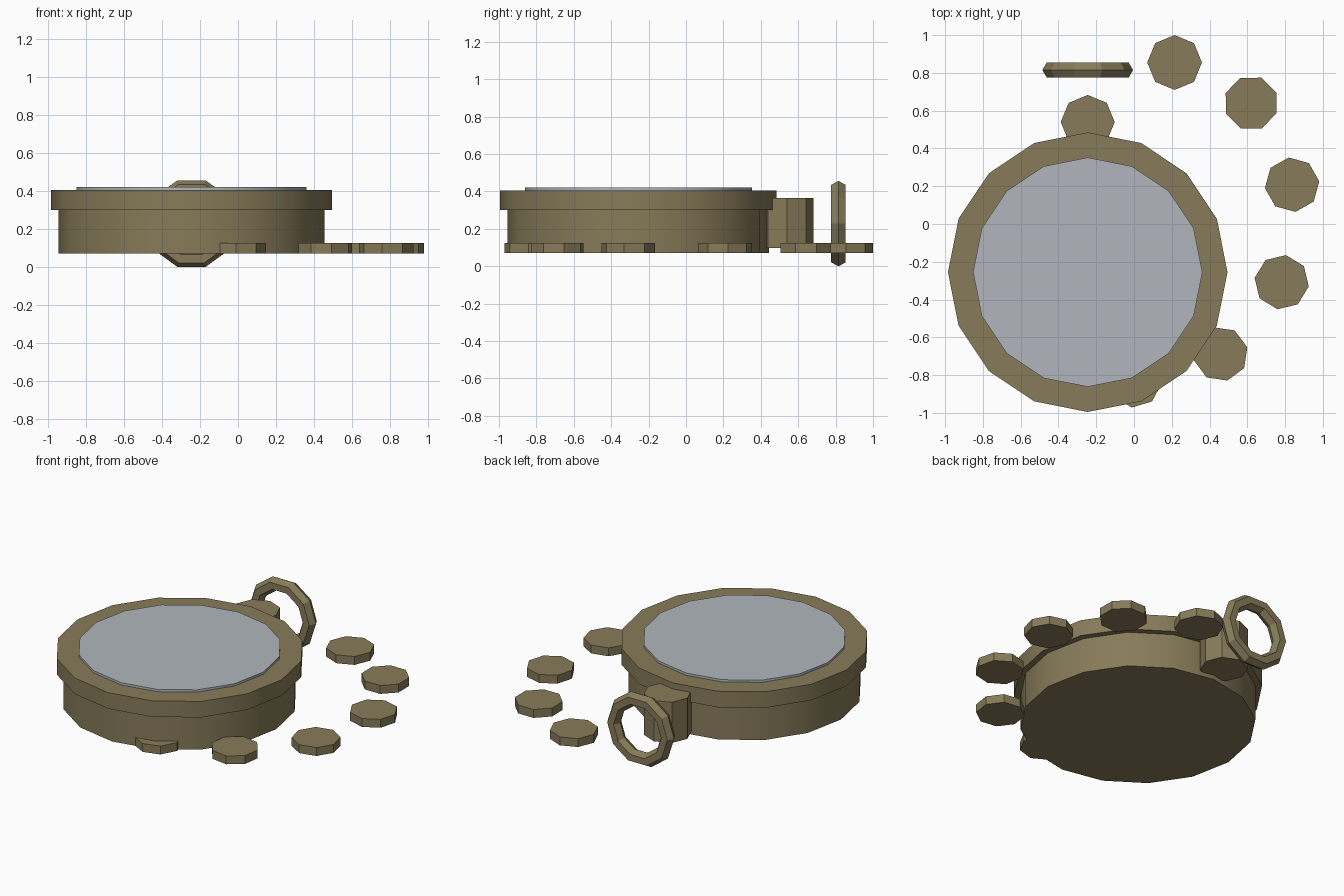
import bpy
from math import radians, pi

cube = bpy.data.objects.get("Cube")
if cube:
    bpy.data.objects.remove(cube)


def material(name, rgb):
    mat = bpy.data.materials.new(name)
    mat.use_nodes = True
    mat.diffuse_color = (*rgb, 1)
    mat.node_tree.nodes["Principled BSDF"].inputs["Base Color"].default_value = (*rgb, 1)
    return mat


brass = material("dull_brass", (0.242, 0.198, 0.1))
glass = material("pale_glass", (0.44, 0.47, 0.51))


def prism(name, x, y, radius, bottom, top, sides, turn=0, mat=brass):
    """Upright prism with one corner at the angle turn from +x."""
    bpy.ops.mesh.primitive_cylinder_add(
        vertices=sides, radius=radius, depth=top - bottom,
        location=(x, y, (bottom + top) / 2), rotation=(0, 0, radians(turn)))
    obj = bpy.context.object
    obj.name = name
    obj.data.materials.append(mat)
    bpy.ops.object.shade_smooth_by_angle(angle=radians(30))
    return obj


# Round case with an overhanging rim and a raised glass
CX, CY = -0.245, -0.255
prism("case_body", CX, CY, 0.70, 0.07, 0.30, 16)
prism("case_rim", CX, CY, 0.74, 0.30, 0.405, 16)
prism("glass_cover", CX, CY, 0.607, 0.40, 0.42, 16, mat=glass)

# Crown stem behind the case
prism("crown", CX, 0.54, 0.143, 0.098, 0.365, 8)

# Upright hanging ring: ten segments, six-sided section
bpy.ops.mesh.primitive_torus_add(
    major_segments=10, minor_segments=6, major_radius=0.195, minor_radius=0.045,
    location=(CX, 0.815, 0.228), rotation=(pi / 2, 0, 0))
ring = bpy.context.object
ring.name = "hanging_ring"
ring.data.materials.append(brass)

# Loose flat discs scattered in an arc: x, y, turn
discs = [(0.215, 0.855, 0), (0.62, 0.64, 23), (0.837, 0.208, 7),
         (0.782, -0.308, 36), (0.459, -0.688, 14), (0.004, -0.827, -6)]
for i, (x, y, turn) in enumerate(discs, 1):
    prism(f"loose_disc_{i}", x, y, 0.145, 0.07, 0.125, 8, turn)
